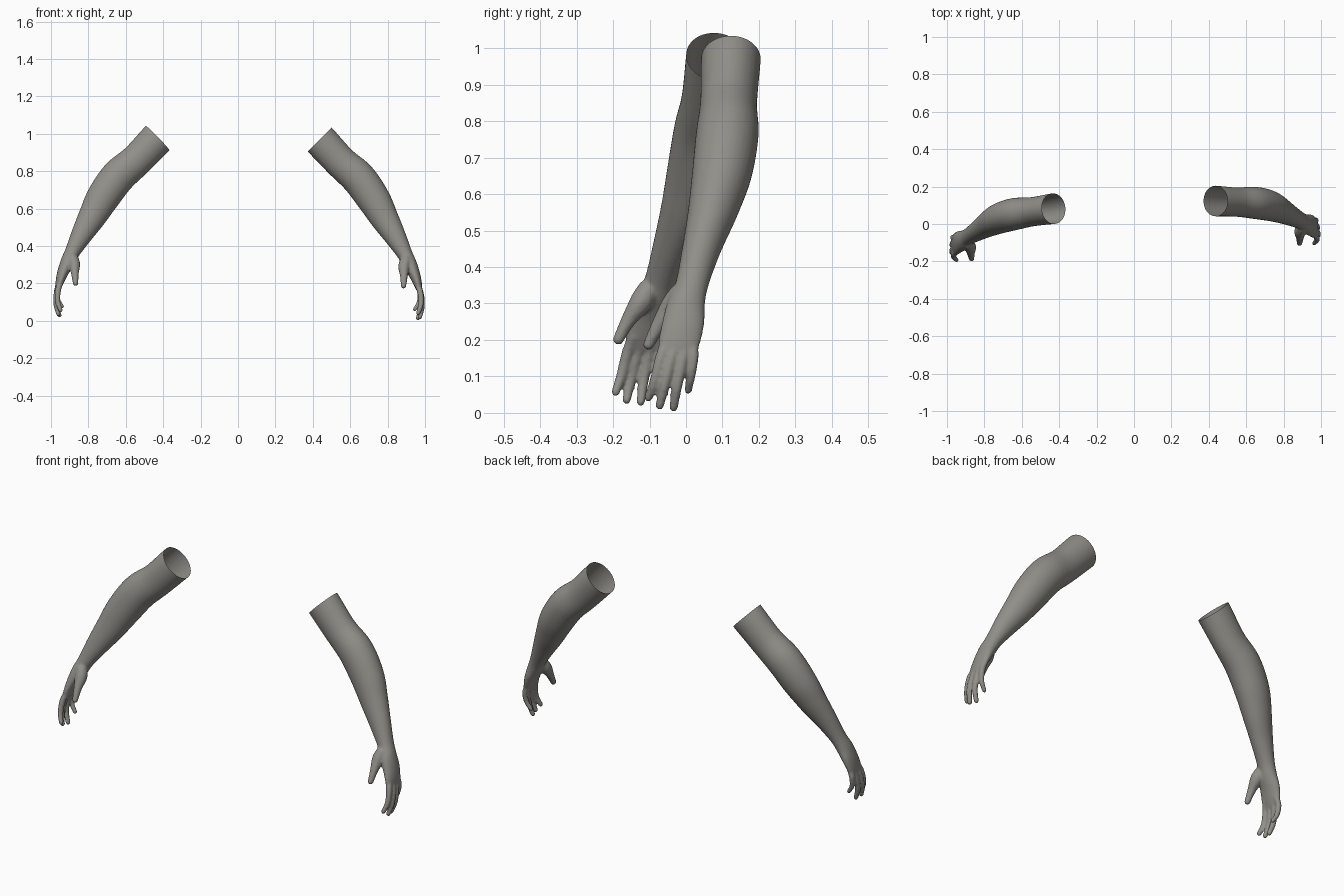
import bpy, bmesh, math
from mathutils import Vector, Matrix

if "Cube" in bpy.data.objects:
    bpy.data.objects.remove(bpy.data.objects["Cube"])

skin = bpy.data.materials.new("warm grey")
skin.diffuse_color = (0.28, 0.275, 0.25, 1)
skin.use_nodes = True
skin.node_tree.nodes["Principled BSDF"].inputs["Base Color"].default_value = skin.diffuse_color

# sections: x, y, z of centre, half thickness, half width along y
ARM = [(.36, .125, 1.046, .09, .082), (.436, .123, .97, .091, .082),
       (.548, .117, .85, .088, .078), (.645, .113, .762, .093, .086),
       (.725, .098, .65, .089, .082), (.782, .074, .55, .076, .069),
       (.842, .043, .448, .058, .054), (.893, .017, .355, .041, .046),
       (.92, 0, .30, .038, .052), (.945, -.008, .245, .03, .058),
       (.962, -.018, .195, .022, .058), (.97, -.022, .165, .015, .052)]
# finger paths: x, y, z, radius
FINGERS = [
    [(.955, -.05, .2, .016), (.974, -.068, .155, .016), (.978, -.085, .09, .0145), (.963, -.103, .042, .012)],
    [(.957, -.025, .2, .016), (.977, -.04, .15, .016), (.985, -.058, .08, .0145), (.972, -.072, .02, .012)],
    [(.957, 0, .2, .016), (.975, -.009, .15, .016), (.98, -.024, .075, .0145), (.962, -.034, .015, .012)],
    [(.955, .016, .2, .015), (.972, .02, .155, .015), (.968, .013, .1, .013), (.945, .006, .062, .011)],
    [(.9, -.015, .33, .03), (.888, -.04, .29, .032), (.887, -.075, .24, .021), (.885, -.103, .187, .015)]]


def spline(rows, steps):
    """Smooth curve through the rows (Catmull-Rom), radii included."""
    rows = [Vector(r) for r in rows]
    pts = [rows[0]] + rows + [rows[-1]]
    out = []
    for a, b, c, d in zip(pts, pts[1:], pts[2:], pts[3:]):
        for i in range(steps):
            t = i / steps
            out.append(.5 * (2 * b + (c - a) * t + (2 * a - 5 * b + 4 * c - d) * t * t
                             + (3 * b - a - 3 * c + d) * t ** 3))
    return out + [rows[-1]]


def tube(bm, rows, steps, sides, tip):
    """Loft elliptical rings whose width axis stays along y."""
    path = spline(rows, steps)
    frames = []
    for i, p in enumerate(path):
        q, r = path[max(i - 1, 0)], path[min(i + 1, len(path) - 1)]
        t = (r.xyz - q.xyz).normalized()
        u = Vector((-t.z, 0, t.x)).normalized()
        frames.append((p.xyz, t, u, p[3], p[-1]))
    # rounded end
    c, t, u, a, b = frames[-1]
    for k in (.4, .75, .95):
        s = math.sqrt(1 - k * k)
        frames.append((c + t * tip * k, t, u, a * s, b * s))
    rings = []
    for c, t, u, a, b in frames:
        v = Vector((0, 1, 0)) if len(rows[0]) == 5 else t.cross(u)
        rings.append([bm.verts.new(c + u * a * math.cos(w) + v * b * math.sin(w))
                      for w in (2 * math.pi * j / sides for j in range(sides))])
    for r0, r1 in zip(rings, rings[1:]):
        for j in range(sides):
            k = (j + 1) % sides
            bm.faces.new((r0[j], r0[k], r1[k], r1[j]))
    bm.faces.new(rings[0][::-1])
    bm.faces.new(rings[-1])


# right-hand solid: arm, palm, fingers and thumb
bm = bmesh.new()
tube(bm, ARM, 6, 32, .012)
for f in FINGERS:
    tube(bm, f, 5, 12, f[-1][3])
bmesh.ops.recalc_face_normals(bm, faces=bm.faces)
mesh = bpy.data.meshes.new("arm_blank")
bm.to_mesh(mesh)
bm.free()
blank = bpy.data.objects.new("arm_blank", mesh)
bpy.context.collection.objects.link(blank)

# fuse the parts into one skin and soften the joints
rm = blank.modifiers.new("fuse", 'REMESH')
rm.mode = 'VOXEL'
rm.voxel_size = .0055
sm = blank.modifiers.new("soften", 'SMOOTH')
sm.factor = .5
sm.iterations = 5
bpy.context.view_layer.update()
fused = bpy.data.meshes.new_from_object(blank.evaluated_get(bpy.context.evaluated_depsgraph_get()))
bpy.data.objects.remove(blank)

# open the upper end with a clean slanted cut
bm = bmesh.new()
bm.from_mesh(fused)
bmesh.ops.bisect_plane(bm, geom=bm.verts[:] + bm.edges[:] + bm.faces[:],
                       plane_co=(.436, .123, .97), plane_no=(-1, 0, 1), clear_outer=True)

# the pair is mirrored about a slightly turned plane
turn = Matrix.Rotation(.047, 4, 'Z') @ Matrix.Rotation(.008, 4, 'Y')
mirror = turn @ Matrix.Scale(-1, 4, (1, 0, 0)) @ turn.inverted()
for name in ("left_arm", "right_arm"):
    if name == "right_arm":
        bm.transform(mirror)
        bmesh.ops.reverse_faces(bm, faces=bm.faces)
    for f in bm.faces:
        f.smooth = True
    me = bpy.data.meshes.new(name)
    bm.to_mesh(me)
    me.materials.append(skin)
    bpy.context.collection.objects.link(bpy.data.objects.new(name, me))
bm.free()
